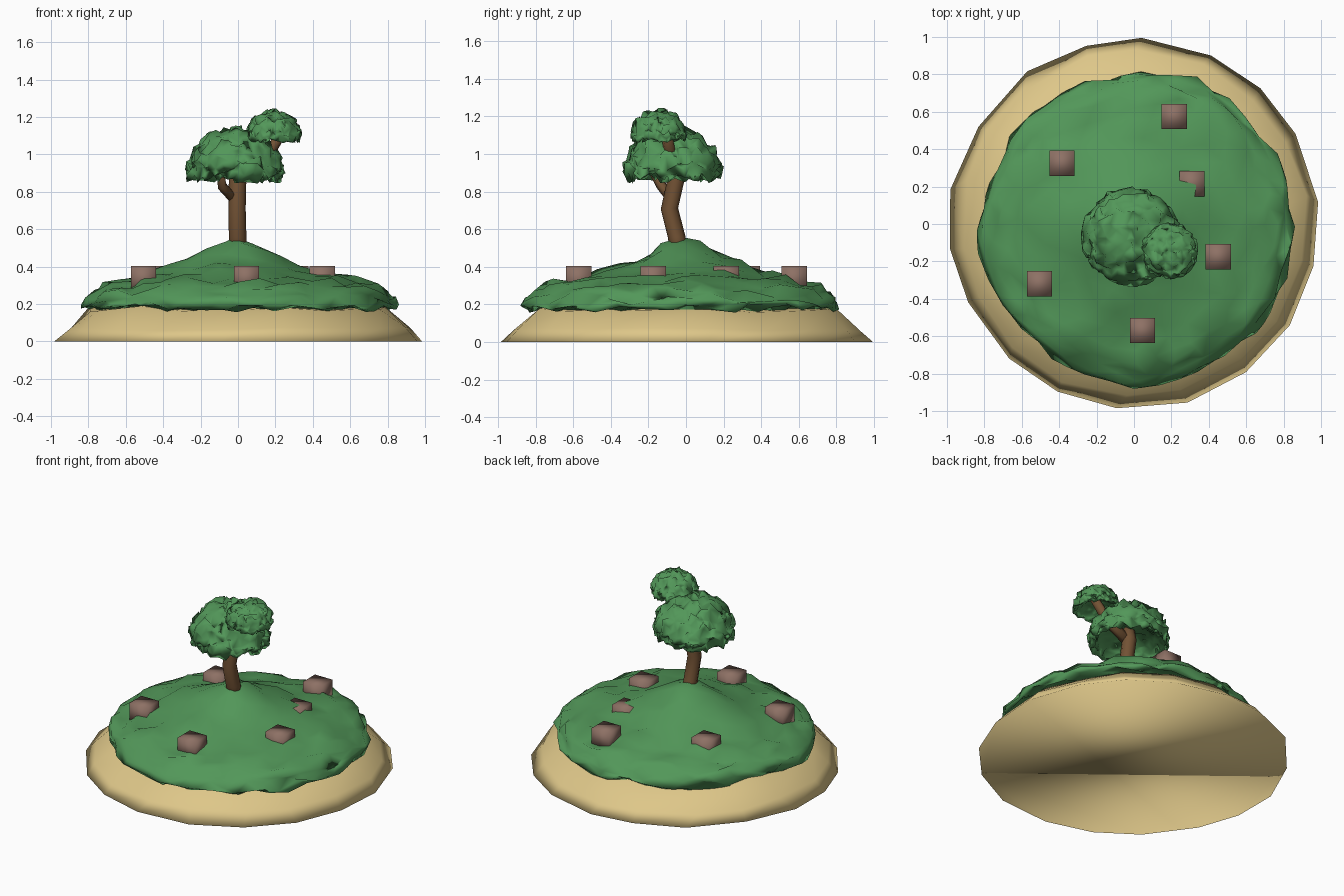
import bpy, bmesh, math, random
from mathutils import Vector

if "Cube" in bpy.data.objects:
    bpy.data.objects.remove(bpy.data.objects["Cube"])

random.seed(11)


def material(name, rgb):
    m = bpy.data.materials.new(name)
    m.diffuse_color = (*rgb, 1)
    m.use_nodes = True
    m.node_tree.nodes["Principled BSDF"].inputs["Base Color"].default_value = m.diffuse_color
    return m


GREEN = material("foliage_green", (0.085, 0.31, 0.1))
SAND = material("sand", (0.73, 0.57, 0.25))
BARK = material("bark", (0.17, 0.085, 0.035))
STONE = material("stone", (0.27, 0.165, 0.13))


def finish(name, bm, mat):
    bmesh.ops.recalc_face_normals(bm, faces=bm.faces)
    for f in bm.faces:
        f.smooth = True
    mesh = bpy.data.meshes.new(name)
    bm.to_mesh(mesh)
    bm.free()
    mesh.materials.append(mat)
    ob = bpy.data.objects.new(name, mesh)
    bpy.context.collection.objects.link(ob)
    return ob


def jit(a):
    return random.uniform(-a, a)


def skin(bm, rings):
    """Bridge successive rings and cap both ends."""
    for a, b in zip(rings, rings[1:]):
        n = len(a)
        for i in range(n):
            j = (i + 1) % n
            bm.faces.new((a[i], a[j], b[j], b[i]))
    bm.faces.new(rings[0])
    bm.faces.new(rings[-1])


def lookup(table, t):
    """Linear interpolation in a list of (t, value) rows."""
    for (t0, v0), (t1, v1) in zip(table, table[1:]):
        if t <= t1:
            return v0 + (v1 - v0) * (t - t0) / (t1 - t0)
    return table[-1][1]


def ragged_cap(name, centre, radius, top, under, jxy, jz):
    """Icosphere reshaped by a top and an underside height curve, then roughened."""
    bm = bmesh.new()
    bmesh.ops.create_icosphere(bm, subdivisions=4, radius=1)
    for v in bm.verts:
        r = min(1, math.hypot(v.co.x, v.co.y))
        a = math.atan2(v.co.y, v.co.x) % math.tau
        upper = v.co.z > -.001
        z = lookup(top if upper else under, r)
        R = radius(a)
        k = 1 if upper or r > .85 else .3
        v.co = (centre[0] + v.co.x * R + jit(jxy),
                centre[1] + v.co.y * R + jit(jxy), z + jit(jz) * k)
    finish(name, bm, GREEN)


def limb(name, path, radii, sides=8):
    bm = bmesh.new()
    pts = [Vector(p) for p in path]
    q = (pts[-1] - pts[0]).to_track_quat('Z', 'Y')
    rings = []
    for p, r in zip(pts, radii):
        rings.append([bm.verts.new(p + q @ Vector((r * math.cos(math.tau * i / sides),
                                                   r * math.sin(math.tau * i / sides), 0)))
                      for i in range(sides)])
    skin(bm, rings)
    finish(name, bm, BARK)


# Sand island: flat underside, sloped beach, crown hidden under the grass
bm = bmesh.new()
rings = []
for r, z, j in [(.99, 0, .01), (.925, .065, .01), (.8, .175, .02), (.5, .215, .01)]:
    rings.append([])
    for i in range(18):
        a = math.radians(7 + 20 * i + jit(2.5))
        rr = r + jit(j)
        rings[-1].append(bm.verts.new((rr * math.cos(a), rr * math.sin(a),
                                       z + (jit(j) if z else 0))))
skin(bm, rings)
finish("sand_island", bm, SAND)

# Grass cover: uneven outline with a ragged overhanging lip
OUTLINE = [.87, .87, .87, .88, .84, .82, .85, .82,
           .85, .84, .82, .84, .86, .85, .87, .87, .87]
outline = [(i, r - .02) for i, r in enumerate(OUTLINE)]
ragged_cap("grass_cover", (0, -.02), lambda a: lookup(outline, a / math.tau * 16),
           [(0, .57), (.13, .525), (.28, .455), (.43, .40), (.58, .36),
            (.74, .33), (.88, .295), (.96, .26), (.99, .225), (1, .2)],
           [(0, .1), (.75, .12), (.85, .17), (1, .185)], .022, .026)

# Blocky rocks, half sunk in the grass
for n, (x, y) in enumerate([(.215, .575), (-.385, .325), (.31, .215),
                            (.45, -.175), (-.505, -.32), (.045, -.57)]):
    bm = bmesh.new()
    bmesh.ops.create_cube(bm, size=.135)
    bmesh.ops.translate(bm, verts=bm.verts, vec=(x, y, .337))
    finish(f"rock_{n + 1}", bm, STONE)

# Bent trunk and its branches
limb("trunk", [(0, -.025, .42), (-.002, -.05, .56), (-.005, -.088, .71),
               (-.002, -.05, .88), (0, -.06, 1.0)], [.05, .047, .046, .047, .035])
limb("left_branch", [(-.02, -.075, .76), (-.085, -.13, .83), (-.1, -.2, .95)],
     [.028, .027, .022], 6)
limb("upper_branch", [(0, -.06, .88), (.15, -.08, .98), (.25, -.11, 1.14)],
     [.036, .033, .028], 6)


def canopy(name, centre, r, base, height, j):
    top = [(0, 1), (.2, .98), (.42, .92), (.62, .84), (.8, .71), (.93, .52), (1, .28)]
    under = [(0, .42), (.5, .34), (.8, .2), (.9, .1), (.97, .1), (1, .22)]
    ragged_cap(name, centre, lambda a: r, [(t, base + z * height) for t, z in top],
               [(t, base + z * height) for t, z in under], j * .6, j)


# Ragged leaf caps with hollow undersides
canopy("large_canopy", (-.015, -.07), .255, .845, .29, .03)
canopy("small_canopy", (.19, -.145), .147, 1.06, .17, .018)
